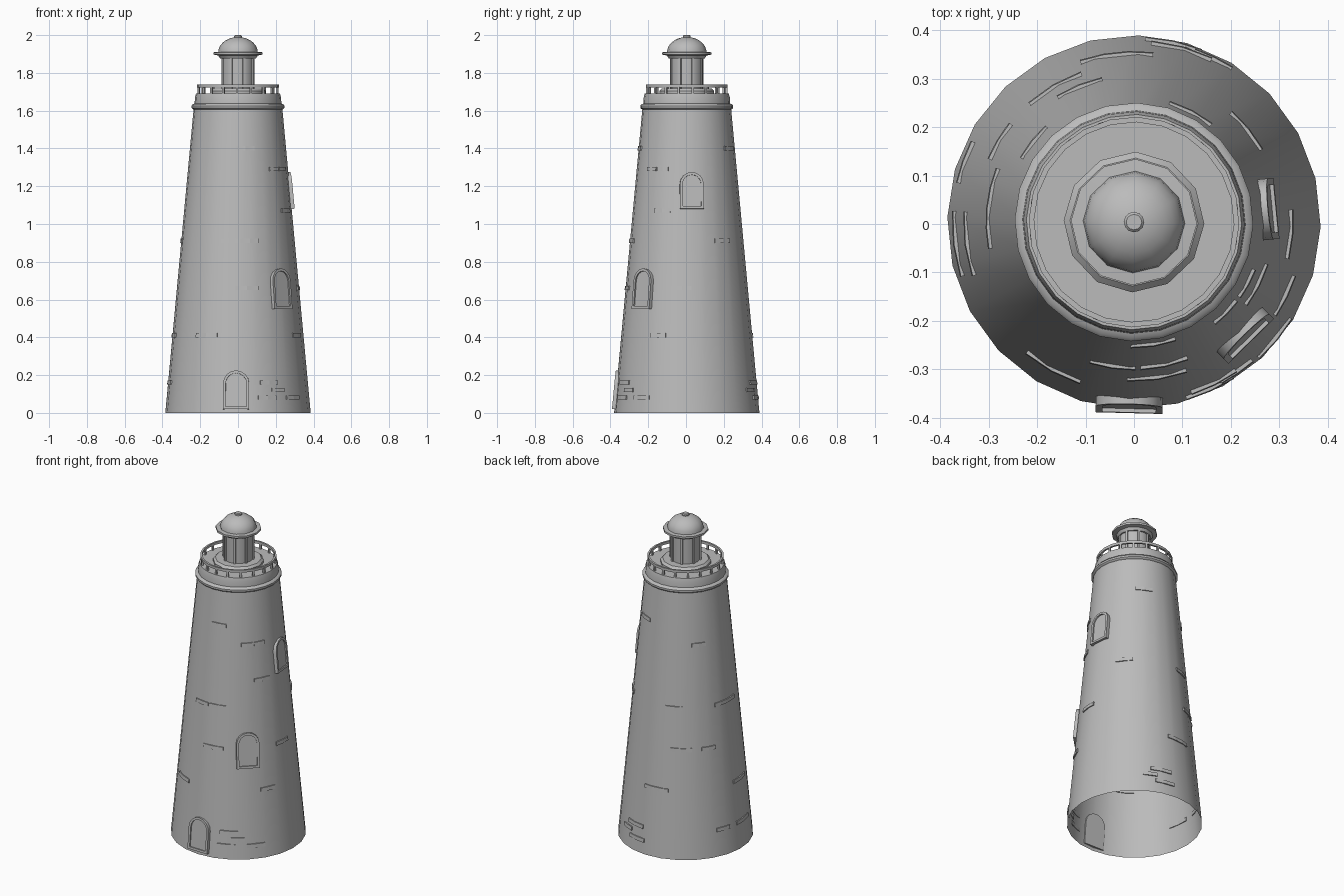
import bpy, bmesh, math
from mathutils import Matrix, Vector

cube = bpy.data.objects.get("Cube")
if cube:
    bpy.data.objects.remove(cube)

stone = bpy.data.materials.new("grey stone")
stone.use_nodes = True
GREY = (0.5, 0.5, 0.5, 1)
stone.diffuse_color = GREY
stone.node_tree.nodes["Principled BSDF"].inputs["Base Color"].default_value = GREY

BASE_R, TOP_R, WALL_H = 0.385, 0.235, 1.61
SLOPE = (BASE_R - TOP_R) / WALL_H
CENTRE = Matrix.Translation((0, 0.004, 0)) @ Matrix.Rotation(math.radians(-1.5), 4, 'Z')


def wall_radius(z):
    return BASE_R - SLOPE * z


def finish(name, bm, smooth=True, place=Matrix()):
    bmesh.ops.recalc_face_normals(bm, faces=bm.faces)
    mesh = bpy.data.meshes.new(name)
    bm.to_mesh(mesh)
    bm.free()
    mesh.materials.append(stone)
    obj = bpy.data.objects.new(name, mesh)
    bpy.context.collection.objects.link(obj)
    obj.matrix_world = CENTRE @ place
    if smooth:
        bpy.ops.object.select_all(action='DESELECT')
        obj.select_set(True)
        bpy.context.view_layer.objects.active = obj
        bpy.ops.object.shade_smooth_by_angle(angle=math.radians(35))
    return obj


def lathe(name, profile, sides, closed=False):
    """Spin (radius, height) points around the vertical axis."""
    bm = bmesh.new()
    verts = [bm.verts.new((r, 0, z)) for r, z in profile]
    edges = [bm.edges.new(pair) for pair in zip(verts, verts[1:])]
    if closed:
        edges.append(bm.edges.new((verts[-1], verts[0])))
    bmesh.ops.spin(bm, geom=verts + edges, cent=(0, 0, 0), axis=(0, 0, 1),
                   angle=math.tau, steps=sides, use_duplicate=False)
    bmesh.ops.remove_doubles(bm, verts=bm.verts, dist=0.0005)
    return finish(name, bm)


def add_box(bm, size, place):
    bmesh.ops.create_cube(bm, size=1, matrix=place @ Matrix.Diagonal((*size, 1)))


def post_ring(name, count, radius, size, z, offset=0.5):
    bm = bmesh.new()
    for i in range(count):
        turn = Matrix.Rotation(math.tau * (i + offset) / count, 4, 'Z')
        add_box(bm, size, turn @ Matrix.Translation((radius, 0, z)))
    finish(name, bm, smooth=False)


def arch(half, height, steps=8):
    """Outline of a round-headed opening, from lower right to lower left."""
    spring = height - half
    head = [(half * math.cos(math.pi * i / steps), spring + half * math.sin(math.pi * i / steps))
            for i in range(steps + 1)]
    return [(half, 0)] + head + [(-half, 0)]


def opening(name, angle, z, half, height, rim=0.014):
    """Raised arched frame with a recessed panel, leaning with the wall."""
    bm = bmesh.new()
    outer = arch(half, height)
    inner = [(x, y + rim) for x, y in arch(half - rim, height - 2 * rim)]
    back, front, panel = -0.016, 0.011, 0.003

    def loop(points, depth):
        return [bm.verts.new((depth, x, y)) for x, y in points]

    loops = [loop(outer, back), loop(outer, front), loop(inner, front), loop(inner, panel)]
    for a, b in zip(loops, loops[1:]):
        for i in range(len(a)):
            j = (i + 1) % len(a)
            bm.faces.new((a[i], a[j], b[j], b[i]))
    bm.faces.new(loops[0])
    bm.faces.new(loops[-1])
    place = (Matrix.Rotation(math.radians(angle), 4, 'Z')
             @ Matrix.Translation((wall_radius(z), 0, z))
             @ Matrix.Rotation(-math.atan(SLOPE), 4, 'Y'))
    finish(name, bm, place=place)


def brick(bm, start, end, z, height=0.022, proud=0.005):
    """Curved brick slab standing slightly out of the wall."""
    steps = max(2, round(abs(end - start) / 9))
    rings = []
    for i in range(steps + 1):
        a = math.radians(start + (end - start) * i / steps)
        rings.append([bm.verts.new((r * math.cos(a), r * math.sin(a), h))
                      for h, d in ((z, -proud), (z, proud), (z + height, proud), (z + height, -proud))
                      for r in [wall_radius(h) + d]])
    for a, b in zip(rings, rings[1:]):
        for k in range(4):
            m = (k + 1) % 4
            bm.faces.new((a[k], a[m], b[m], b[k]))
    bm.faces.new(rings[0])
    bm.faces.new(rings[-1])


# Tower: open underneath
lathe("tower_wall", [(BASE_R, 0), (TOP_R, WALL_H)], 24)
lathe("round_moulding", [(0.23, 1.605), (0.24, 1.608), (0.246, 1.615), (0.246, 1.626),
                         (0.24, 1.634), (0.228, 1.638)], 24)
lathe("gallery_deck", [(0.23, 1.635), (0.228, 1.67), (0.222, 1.692), (0, 1.692)], 24)

# Gallery railing
lathe("hand_rail", [(0.206, 1.722), (0.217, 1.722), (0.217, 1.738), (0.206, 1.738)], 24, closed=True)
post_ring("railing_posts", 18, 0.211, (0.01, 0.012, 0.04), 1.706)

# Lantern room
lathe("lantern_plinth", [(0.145, 1.69), (0.145, 1.705), (0.132, 1.718), (0, 1.718)], 12)
lathe("lantern_room", [(0.086, 1.71), (0.086, 1.89)], 12)
post_ring("lantern_posts", 8, 0.085, (0.014, 0.012, 0.17), 1.8)
lathe("lantern_eave", [(0, 1.876), (0.095, 1.876), (0.105, 1.892), (0.13, 1.897),
                       (0.13, 1.909), (0.105, 1.911)], 12)
dome = [(0.105 * math.cos(t), 1.908 + 0.082 * math.sin(t))
        for t in (math.pi / 2 * i / 7 for i in range(8))]
lathe("dome", dome, 12)
lathe("finial", [(0.021, 1.98), (0.021, 1.995), (0.016, 2.0), (0, 2.0)], 12)

# Door and windows
opening("door", -90, 0.02, 0.069, 0.205)
opening("lower_window", -44, 0.55, 0.066, 0.215)
opening("upper_window", 7, 1.08, 0.063, 0.195)

# Scattered raised bricks: height, then start and end angles
courses = {
    0.07: [(88, 70), (-72, -56), (-30, -46)],
    0.11: [(72, 59), (-60, -48)],
    0.15: [(86, 66), (-70, -54), (155, 169), (178, 199)],
    0.4: [(85, 110), (178, 200), (-17, -32), (-128, -107)],
    0.65: [(111, 133), (143, 158), (6, -12), (-91, -69)],
    0.9: [(104, 123), (160, 192), (31, 50), (-106, -88), (-86, -67)],
    1.06: [(-16, -35)],
    1.28: [(134, 152), (-20, -34), (-36, -50)],
    1.39: [(53, 75), (-90, -69)],
}
bm = bmesh.new()
for z, spans in courses.items():
    for start, end in spans:
        brick(bm, start, end, z)
finish("raised_bricks", bm, smooth=False)
